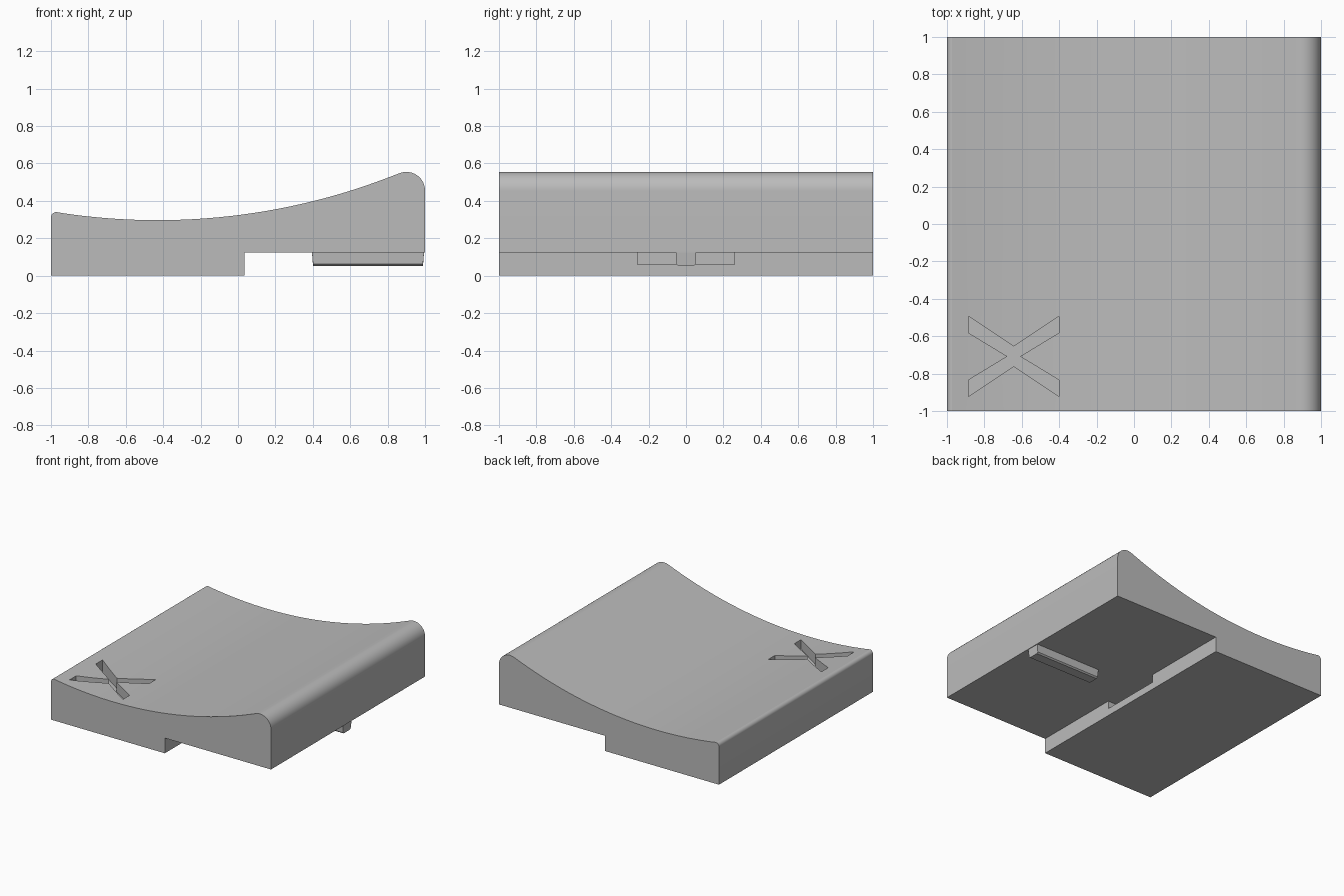
import bpy, bmesh, math

if "Cube" in bpy.data.objects:
    bpy.data.objects.remove(bpy.data.objects["Cube"])

grey = bpy.data.materials.new("plain grey")
grey.use_nodes = True
COLOUR = (0.5, 0.5, 0.5, 1)
grey.diffuse_color = COLOUR
grey.node_tree.nodes["Principled BSDF"].inputs["Base Color"].default_value = COLOUR


def prism(name, points, direction):
    """Extrude a closed loop of 3D points along a direction."""
    bm = bmesh.new()
    face = bm.faces.new([bm.verts.new(p) for p in points])
    cap = bmesh.ops.extrude_face_region(bm, geom=[face])
    moved = [g for g in cap["geom"] if isinstance(g, bmesh.types.BMVert)]
    bmesh.ops.translate(bm, verts=moved, vec=direction)
    bmesh.ops.recalc_face_normals(bm, faces=bm.faces)
    mesh = bpy.data.meshes.new(name)
    bm.to_mesh(mesh)
    bm.free()
    mesh.materials.append(grey)
    obj = bpy.data.objects.new(name, mesh)
    bpy.context.collection.objects.link(obj)
    return obj


def arc(cx, cz, r, start, end, steps):
    angles = [math.radians(start + (end - start) * i / steps) for i in range(steps + 1)]
    return [(cx + r * math.cos(a), cz + r * math.sin(a)) for a in angles]


def activate(obj):
    bpy.ops.object.select_all(action="DESELECT")
    obj.select_set(True)
    bpy.context.view_layer.objects.active = obj


def cut(obj, cutter):
    mod = obj.modifiers.new("cut", "BOOLEAN")
    mod.operation = "DIFFERENCE"
    mod.solver = "EXACT"
    mod.object = cutter
    activate(obj)
    bpy.ops.object.modifier_apply(modifier=mod.name)
    bpy.data.objects.remove(cutter)


# Body: stepped underside, rounded ends and a hollow sweeping top
STEP_X, STEP_Z = 0.035, 0.125
R, LOW_X, LOW_Z = 3.45, -0.43, 0.297
profile = [(-1, 0), (STEP_X, 0), (STEP_X, STEP_Z), (1, STEP_Z)]
profile += arc(0.9, 0.455, 0.1, 0, 111, 16)
for i in range(1, 40):
    x = 0.863 + (-0.974 - 0.863) * i / 40
    profile.append((x, LOW_Z + R - math.sqrt(R * R - (x - LOW_X) ** 2)))
profile += arc(-0.97, 0.311, 0.03, 98, 180, 5)
body = prism("body", [(x, -1, z) for x, z in profile], (0, 2, 0))

# Pocket in the step wall
pocket = [(-0.2, -0.26, 0.06), (0.1, -0.26, 0.06), (0.1, 0.26, 0.06), (-0.2, 0.26, 0.06)]
cut(body, prism("pocket_cutter", pocket, (0, 0, STEP_Z - 0.06)))

# Engraved cross: one arm outline mirrored about its centre
CX, CY = -0.643, -0.708
half = [(0.243, 0.215), (0.243, 0.127), (0.034, 0), (0.243, -0.127),
        (0.243, -0.215), (0, -0.053)]
cross = half + [(-x, -y) for x, y in half]
cut(body, prism("cross_cutter", [(CX + x, CY + y, 0.22) for x, y in cross], (0, 0, 0.4)))

# Tongue under the high end, slightly tapered with softened lower edges
section = [(-0.055, 0.13), (-0.051, 0.062), (-0.04, 0.052),
           (0.04, 0.052), (0.051, 0.062), (0.055, 0.13)]
tongue = prism("tongue", [(0.395, y, z) for y, z in section], (0.6, 0, 0))
for v in tongue.data.vertices:
    if v.co.z < 0.1:
        v.co.x += 0.006 if v.co.x < 0.7 else -0.006

for obj in (body, tongue):
    activate(obj)
    bpy.ops.object.shade_smooth_by_angle(angle=math.radians(25))
